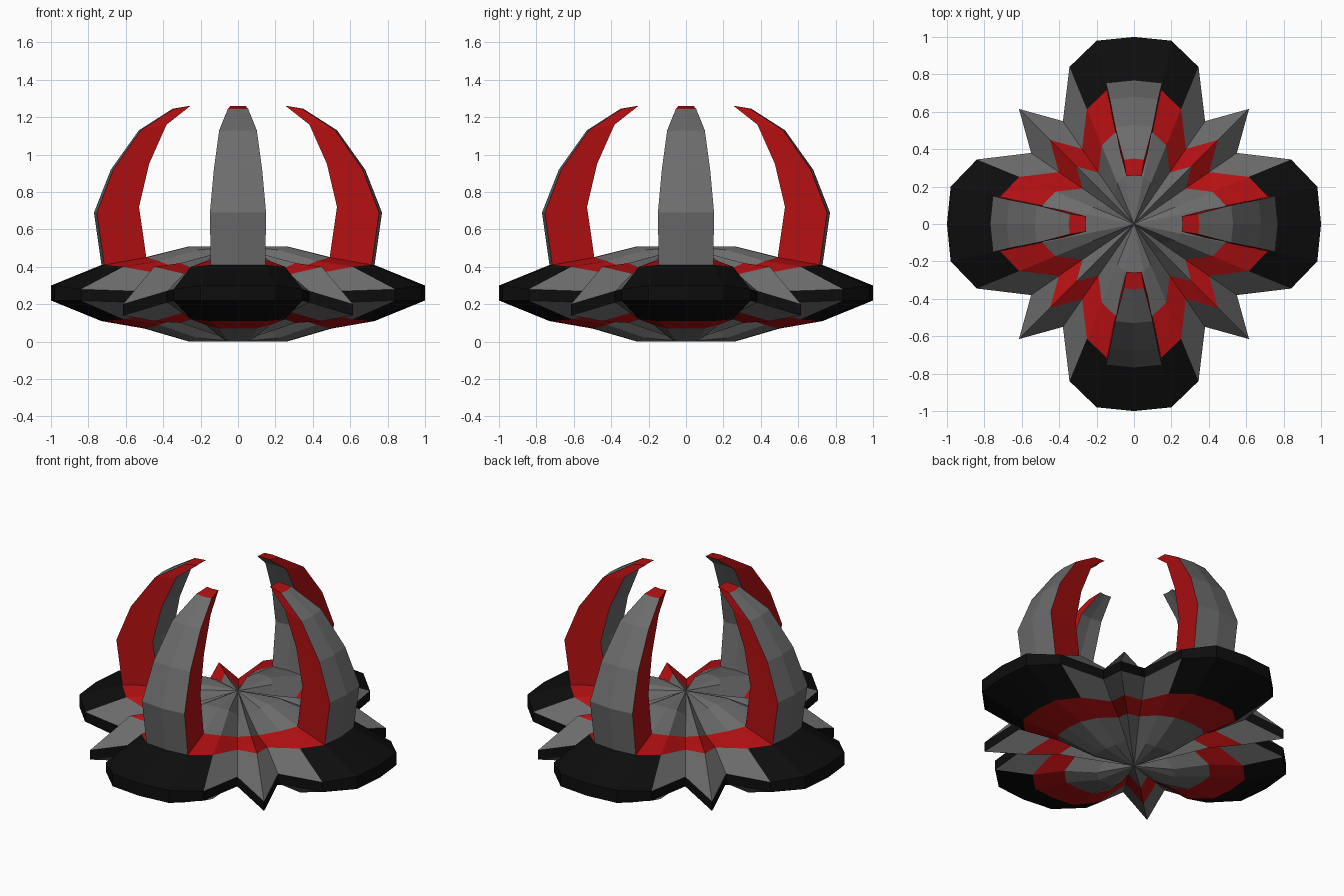
import bpy, bmesh, math
from mathutils import Vector, Matrix

cube = bpy.data.objects.get("Cube")
if cube:
    bpy.data.objects.remove(cube, do_unlink=True)


def material(name, rgb):
    m = bpy.data.materials.new(name)
    m.use_nodes = True
    color = (*rgb, 1)
    m.diffuse_color = color
    bsdf = m.node_tree.nodes["Principled BSDF"]
    bsdf.inputs["Base Color"].default_value = color
    bsdf.inputs["Roughness"].default_value = 0.7
    return m


GREY, RED, BLACK = range(3)
MATERIALS = [material("hull grey", (0.15, 0.15, 0.15)),
             material("deep red", (0.45, 0.005, 0.006)),
             material("rim black", (0.004, 0.004, 0.004))]


def finish(bm, name):
    bmesh.ops.recalc_face_normals(bm, faces=bm.faces)
    mesh = bpy.data.meshes.new(name)
    bm.to_mesh(mesh)
    bm.free()
    for m in MATERIALS:
        mesh.materials.append(m)
    obj = bpy.data.objects.new(name, mesh)
    bpy.context.collection.objects.link(obj)


def add_face(bm, verts, color):
    bm.faces.new(verts).material_index = color


# One eighth of the hull outline: lobe, notch, spike tip
OCTANT = [(1, 0), (0.98, 0.2), (0.84, 0.345), (0.55, 0.38), (0.615, 0.615)]
QUADRANT = OCTANT + [(y, x) for x, y in OCTANT[3:0:-1]]
STEPS = len(QUADRANT)
COUNT = STEPS * 4
OUTLINE = [Matrix.Rotation(q * math.pi / 2, 2) @ Vector(p)
           for q in range(4) for p in QUADRANT]

# Ring scale, then heights from lobe middle to spike
TOP = [(1, (0.30, 0.30, 0.28, 0.27, 0.20)),
       (0.73, (0.41, 0.41, 0.40, 0.36, 0.40)),
       (0.50, (0.45, 0.45, 0.43, 0.37, 0.42)),
       (0.26, (0.51, 0.51, 0.49, 0.43, 0.46))]
BOTTOM = [(1, (0.22, 0.22, 0.22, 0.21, 0.14)),
          (0.73, (0.11, 0.11, 0.12, 0.16, 0.11)),
          (0.50, (0.07, 0.07, 0.09, 0.14, 0.10)),
          (0.26, (0, 0, 0.02, 0.08, 0.05))]


def octant_index(i):
    j = i % STEPS
    return min(j, STEPS - j)


def hull_side(bm, table, apex_z, has_horns):
    rings = [[bm.verts.new((p.x * s, p.y * s, z[octant_index(i)]))
              for i, p in enumerate(OUTLINE)] for s, z in table]
    apex = bm.verts.new((0, 0, apex_z))
    for i in range(COUNT):
        n = (i + 1) % COUNT
        k = min(octant_index(i), octant_index(n))
        colors = [BLACK if k < 2 else GREY, RED, GREY]
        for r, color in enumerate(colors):
            if has_horns and r == 1 and k == 0:
                continue  # open where a horn grows out
            a, b = rings[r], rings[r + 1]
            add_face(bm, (a[i], a[n], b[n], b[i]), color)
        add_face(bm, (rings[-1][i], rings[-1][n], apex), GREY)
    return rings[0]


# Star-shaped hull with a black rim
bm = bmesh.new()
upper = hull_side(bm, TOP, 0.51, True)
lower = hull_side(bm, BOTTOM, 0.0, False)
for i in range(COUNT):
    n = (i + 1) % COUNT
    add_face(bm, (upper[i], lower[i], lower[n], upper[n]), BLACK)
finish(bm, "hull")

# Horn sections: outer radius and height, inner radius and height, width ratio
HORN = [(0.73, 0.41, 0.50, 0.45, 0.2),
        (0.77, 0.69, 0.54, 0.72, 0.195),
        (0.68, 0.92, 0.485, 0.95, 0.19),
        (0.53, 1.13, 0.39, 1.16, 0.19),
        (0.35, 1.245, 0.26, 1.26, 0.155)]


def horn(name, angle):
    bm = bmesh.new()
    turn = Matrix.Rotation(angle, 3, 'Z')
    loops = []
    for ro, zo, ri, zi, w in HORN:
        pts = [(r * (0.98 if s else 1), s * r * w, z)
               for r, z, signs in ((ro, zo, (-1, 0, 1)), (ri, zi, (1, 0, -1)))
               for s in signs]
        loops.append([bm.verts.new(turn @ Vector(p)) for p in pts])
    for a, b in zip(loops, loops[1:]):
        for i in range(6):
            n = (i + 1) % 6
            add_face(bm, (a[i], a[n], b[n], b[i]), RED if i in (2, 5) else GREY)
    o1, o2, o3, i1, i2, i3 = loops[-1]
    add_face(bm, (o1, o2, i2, i3), RED)
    add_face(bm, (o2, o3, i1, i2), RED)
    finish(bm, name)


for q, side in enumerate(("left", "back", "right", "front")):
    horn(side + "_horn", q * math.pi / 2)
